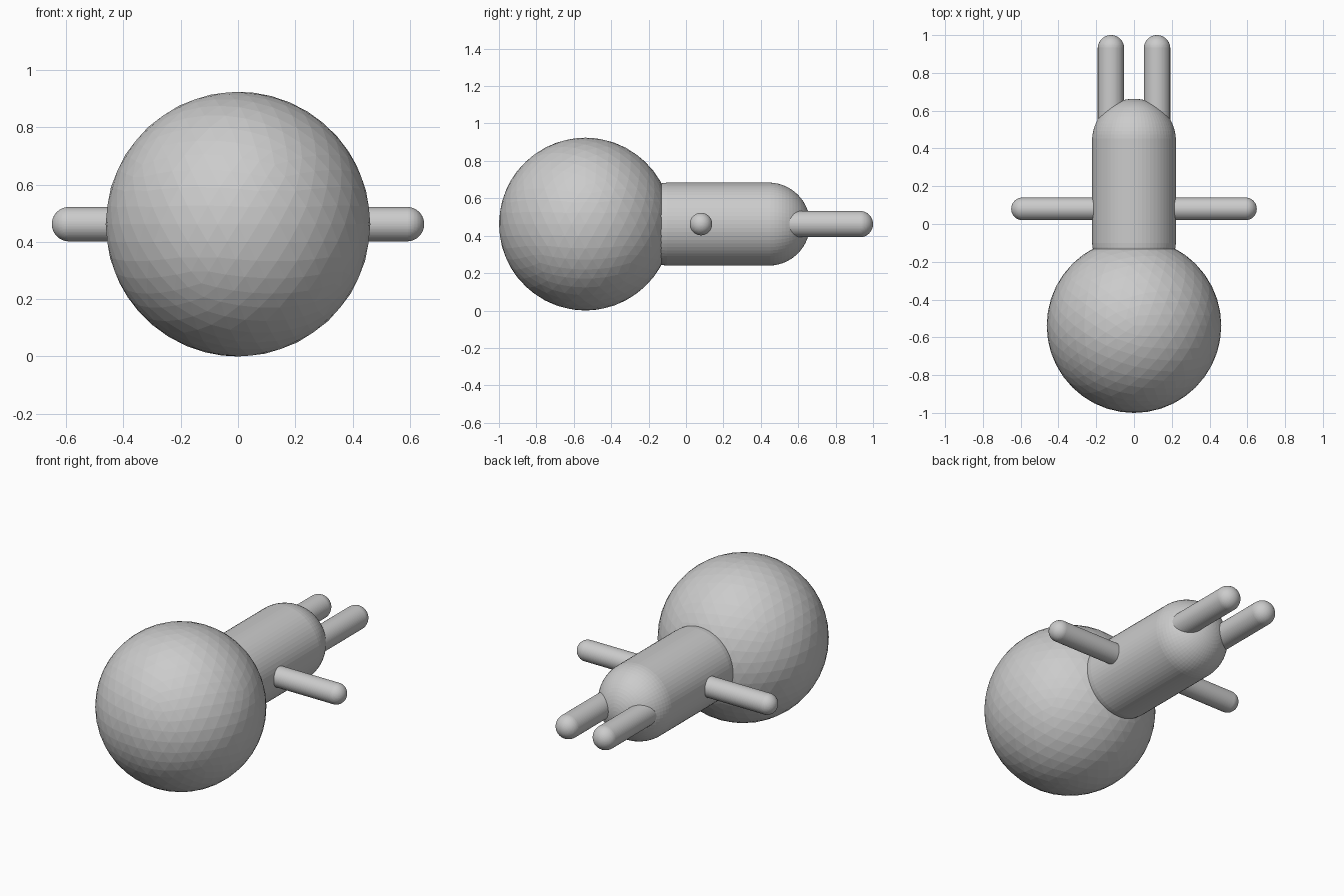
import bpy, bmesh
from mathutils import Vector

if "Cube" in bpy.data.objects:
    bpy.data.objects.remove(bpy.data.objects["Cube"])

MID = 0.462  # shared height of every part


def add_object(name, bm):
    mesh = bpy.data.meshes.new(name)
    bm.to_mesh(mesh)
    bm.free()
    obj = bpy.data.objects.new(name, mesh)
    bpy.context.collection.objects.link(obj)
    return obj


def capsule(name, start, end, radius):
    """Round-ended rod; start and end are the centres of its two caps."""
    start, end = Vector(start), Vector(end)
    axis = end - start
    bm = bmesh.new()
    bmesh.ops.create_uvsphere(bm, u_segments=64, v_segments=33, radius=radius)
    for v in bm.verts:
        if v.co.z > 0:
            v.co.z += axis.length
    bm.transform(axis.to_track_quat('Z', 'Y').to_matrix().to_4x4())
    bmesh.ops.translate(bm, verts=bm.verts, vec=start)
    return add_object(name, bm)


# Faceted ball head
bm = bmesh.new()
bmesh.ops.create_icosphere(bm, subdivisions=4, radius=0.462)
bmesh.ops.translate(bm, verts=bm.verts, vec=(0, -0.538, MID))
add_object("head", bm)

# Body lying along y
capsule("body", (0, -0.09, MID), (0, 0.441, MID), 0.222)

# Arms and legs, mirrored left and right
for side, s in (("left", -1), ("right", 1)):
    capsule(f"{side}_arm", (s * 0.12, 0.08, MID), (s * 0.59, 0.08, MID), 0.06)
    capsule(f"{side}_leg", (s * 0.122, 0.42, MID), (s * 0.122, 0.93, MID), 0.07)
